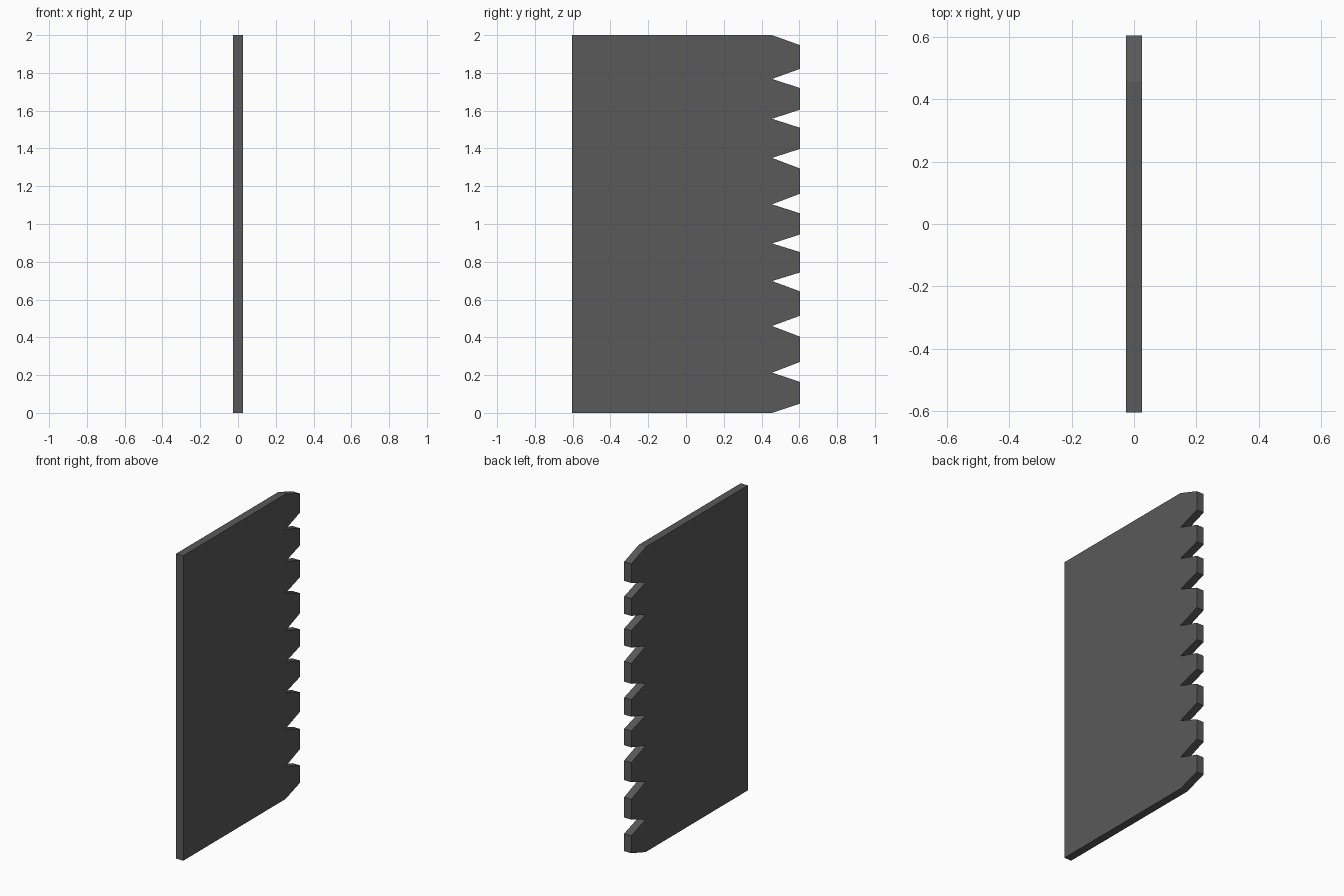
import bpy, bmesh

if "Cube" in bpy.data.objects:
    bpy.data.objects.remove(bpy.data.objects["Cube"])

HALF_X, HALF_Y, ROOT_Y = 0.026, 0.604, 0.455
# Heights of the notch roots along the toothed edge
ROOTS = [0, 0.213, 0.46, 0.698, 0.897, 1.104, 1.35, 1.557, 1.768, 2.0]

# Side profile (y, z): straight back edge, tapered blunt teeth on the front edge
profile = [(-HALF_Y, 2.0), (-HALF_Y, 0.0), (ROOT_Y, 0.0)]
for low, high in zip(ROOTS, ROOTS[1:]):
    inset = 0.23 * (high - low)
    profile += [(HALF_Y, low + inset), (HALF_Y, high - inset), (ROOT_Y, high)]

# Extrude the profile through the plate thickness
bm = bmesh.new()
face = bm.faces.new([bm.verts.new((-HALF_X, y, z)) for y, z in profile])
ext = bmesh.ops.extrude_face_region(bm, geom=[face])
moved = [v for v in ext["geom"] if isinstance(v, bmesh.types.BMVert)]
bmesh.ops.translate(bm, verts=moved, vec=(2 * HALF_X, 0, 0))
bmesh.ops.recalc_face_normals(bm, faces=bm.faces)
mesh = bpy.data.meshes.new("toothed_plate")
bm.to_mesh(mesh)
bm.free()

# Single dark grey finish
grey = bpy.data.materials.new("dark grey")
grey.diffuse_color = (0.1, 0.1, 0.1, 1)
grey.use_nodes = True
grey.node_tree.nodes["Principled BSDF"].inputs["Base Color"].default_value = grey.diffuse_color
mesh.materials.append(grey)
plate = bpy.data.objects.new("toothed_plate", mesh)
bpy.context.collection.objects.link(plate)
